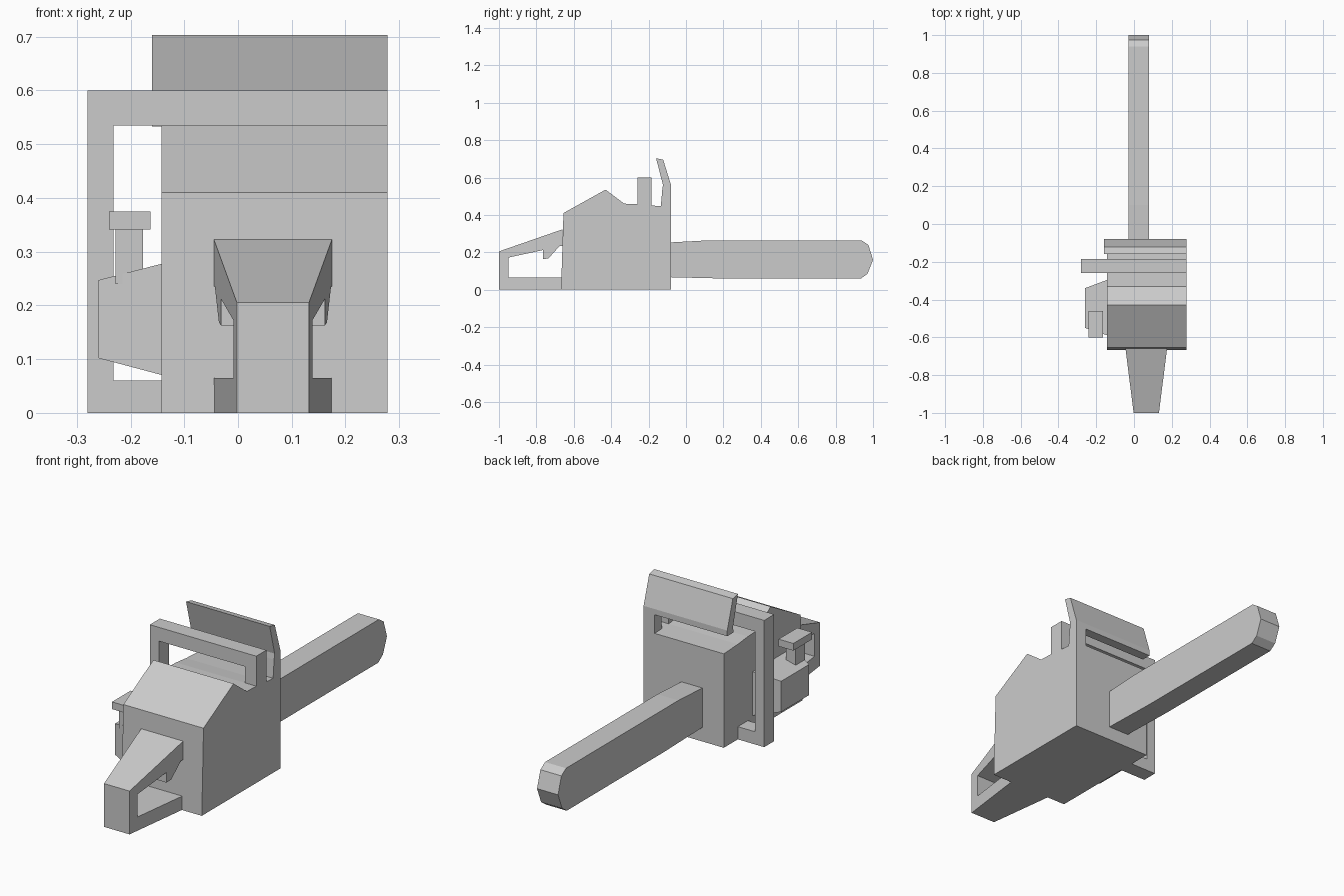
import bpy, bmesh
from mathutils import Vector


def loft(name, ring_a, ring_b):
    """Solid between two matching outlines."""
    bm = bmesh.new()
    a = [bm.verts.new(p) for p in ring_a]
    b = [bm.verts.new(p) for p in ring_b]
    bm.faces.new(a)
    bm.faces.new(b[::-1])
    for i in range(len(a)):
        j = (i + 1) % len(a)
        bm.faces.new((a[j], a[i], b[i], b[j]))
    bmesh.ops.recalc_face_normals(bm, faces=bm.faces)
    mesh = bpy.data.meshes.new(name)
    bm.to_mesh(mesh)
    bm.free()
    obj = bpy.data.objects.new(name, mesh)
    bpy.context.collection.objects.link(obj)
    return obj


def side_profile(name, yz, x0, x1):
    """Extrude a (y, z) outline from x0 to x1."""
    return loft(name, [(x0, y, z) for y, z in yz], [(x1, y, z) for y, z in yz])


def box(name, x0, x1, y0, y1, z0, z1):
    return side_profile(name, [(y0, z0), (y1, z0), (y1, z1), (y0, z1)], x0, x1)


# Engine housing
side_profile("engine_body", [(-0.668, 0), (-0.08, 0), (-0.08, 0.445), (-0.185, 0.45),
                             (-0.26, 0.458), (-0.33, 0.46), (-0.43, 0.535),
                             (-0.655, 0.41)], -0.142, 0.278)

# Guide bar with faceted nose
side_profile("guide_bar", [(-0.085, 0.067), (0.2, 0.06), (0.935, 0.06), (0.97, 0.085),
                           (1.0, 0.16), (0.975, 0.24), (0.94, 0.263), (0.1, 0.263),
                           (-0.085, 0.253)], -0.03, 0.08)

# Hand guard: one leg and a wide bent panel
side_profile("guard_leg", [(-0.135, 0.44), (-0.08, 0.44), (-0.08, 0.533),
                           (-0.127, 0.533)], 0.22, 0.278)
side_profile("guard_panel", [(-0.127, 0.533), (-0.08, 0.533), (-0.08, 0.56), (-0.122, 0.695),
                             (-0.16, 0.703), (-0.123, 0.56)], -0.16, 0.278)

# Wrap-around front handle
frame = [(0.278, 0.44), (0.278, 0.6), (-0.28, 0.6), (-0.28, 0.0), (-0.14, 0.0),
         (-0.14, 0.06), (-0.232, 0.06), (-0.232, 0.535), (0.22, 0.535), (0.22, 0.44)]
loft("front_handle", [(x, -0.26, z) for x, z in frame], [(x, -0.185, z) for x, z in frame])

# Rear grip with trigger, tapering toward the front
grip = [(-1, 0), (-0.66, 0), (-0.66, 0.065), (-0.95, 0.065), (-0.95, 0.172),
        (-0.765, 0.212), (-0.765, 0.163), (-0.735, 0.168), (-0.675, 0.235),
        (-0.66, 0.235), (-0.66, 0.323), (-1, 0.205)]


def grip_half(y):
    return 0.067 + (y + 1) / 0.34 * 0.043


loft("rear_grip", [(0.065 - grip_half(y), y, z) for y, z in grip],
     [(0.065 + grip_half(y), y, z) for y, z in grip])

# Starter cover, narrowing outward, with a T-shaped pull
base = [(-0.59, 0.07), (-0.295, 0.07), (-0.295, 0.278), (-0.59, 0.278)]
outer = [(-0.55, 0.102), (-0.34, 0.102), (-0.34, 0.247), (-0.55, 0.247)]
loft("starter_cover", [(-0.14, y, z) for y, z in base], [(-0.26, y, z) for y, z in outer])
box("pull_stem", -0.228, -0.177, -0.565, -0.495, 0.24, 0.342)
box("pull_knob", -0.24, -0.163, -0.6, -0.46, 0.341, 0.375)
